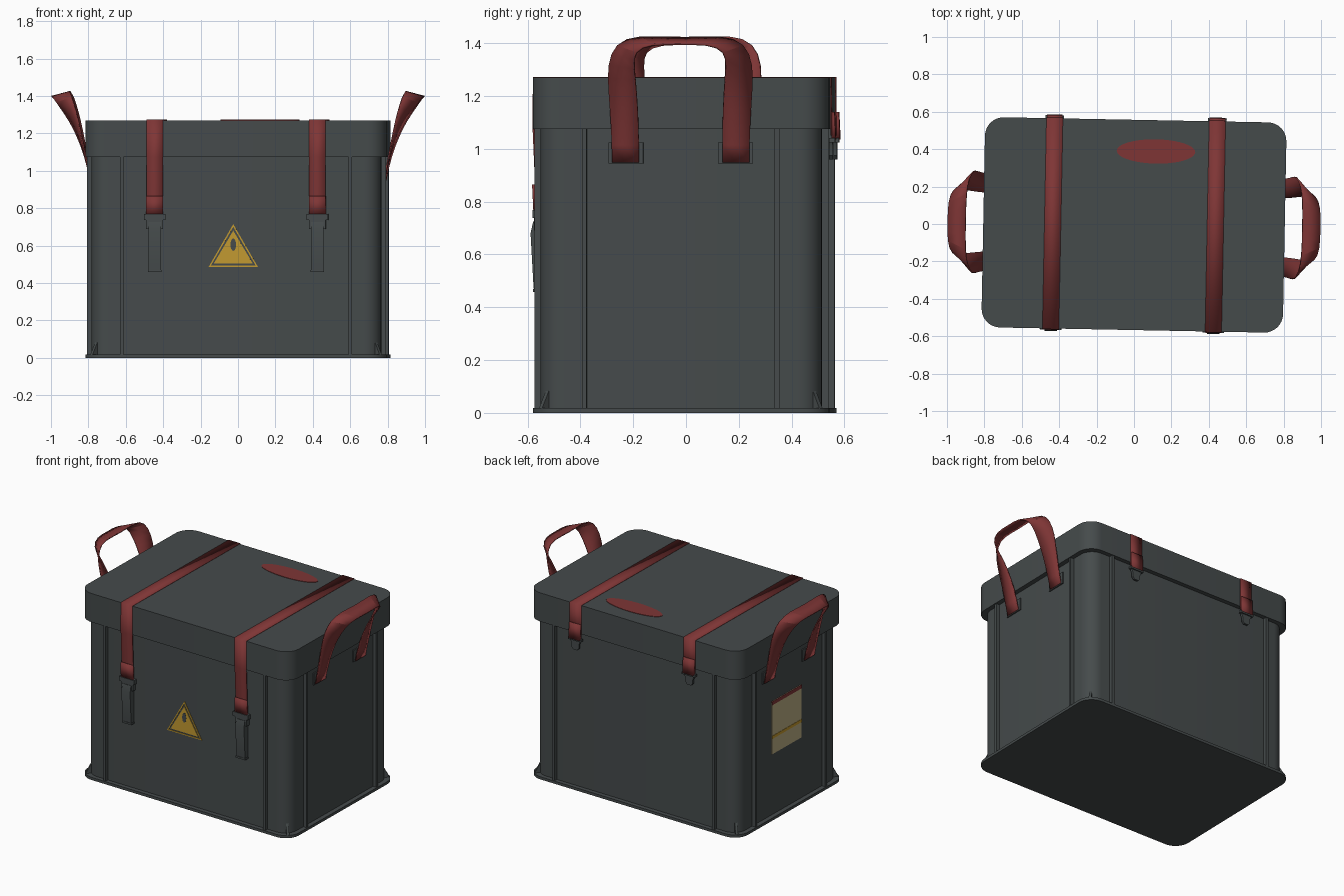
import bpy, bmesh, math
from mathutils import Matrix, Vector

if "Cube" in bpy.data.objects:
    bpy.data.objects.remove(bpy.data.objects["Cube"])

# The whole crate stands slightly turned
TURN = Matrix.Translation((0, -0.005, 0)) @ Matrix.Rotation(math.radians(-1.1), 4, "Z")
HX, HY = 0.806, 0.562      # lid and base half sizes
WX, WY = 0.775, 0.533      # wall half sizes
RIM, TOP = 1.075, 1.27


def material(name, rgb):
    m = bpy.data.materials.new(name)
    m.use_nodes = True
    m.diffuse_color = (*rgb, 1)
    m.node_tree.nodes["Principled BSDF"].inputs["Base Color"].default_value = (*rgb, 1)
    return m


GREY = material("slate grey", (0.06, 0.07, 0.071))
RED = material("strap red", (0.21, 0.036, 0.036))
YELLOW = material("warning yellow", (0.54, 0.32, 0.03))
CREAM = material("label cream", (0.5, 0.42, 0.23))


def finish(name, bm, mat):
    bmesh.ops.recalc_face_normals(bm, faces=bm.faces)
    me = bpy.data.meshes.new(name)
    bm.to_mesh(me)
    bm.free()
    me.transform(TURN)
    me.materials.append(mat)
    ob = bpy.data.objects.new(name, me)
    bpy.context.collection.objects.link(ob)
    bpy.ops.object.select_all(action="DESELECT")
    ob.select_set(True)
    bpy.context.view_layer.objects.active = ob
    bpy.ops.object.shade_smooth_by_angle(angle=math.radians(35))
    return ob


def slab(name, pts, vec, mat):
    """Flat outline pushed along a vector."""
    bm = bmesh.new()
    face = bm.faces.new([bm.verts.new(p) for p in pts])
    new = bmesh.ops.extrude_face_region(bm, geom=[face])["geom"]
    bmesh.ops.translate(bm, vec=vec, verts=[g for g in new if isinstance(g, bmesh.types.BMVert)])
    return finish(name, bm, mat)


def box(name, x, y, z, mat):
    """Box from three (low, high) ranges."""
    pts = [(x[0], y[0], z[0]), (x[1], y[0], z[0]), (x[1], y[1], z[0]), (x[0], y[1], z[0])]
    return slab(name, pts, (0, 0, z[1] - z[0]), mat)


def rounded(hx, hy, r, z, n=8):
    pts = []
    for q, (sx, sy) in enumerate([(1, 1), (-1, 1), (-1, -1), (1, -1)]):
        for i in range(n + 1):
            a = (q + i / n) * math.pi / 2
            pts.append((sx * (hx - r) + r * math.cos(a), sy * (hy - r) + r * math.sin(a), z))
    return pts


def ribbon(name, edge_a, edge_b, thick, mat, smooth=0):
    """Strap woven between two edge lines."""
    bm = bmesh.new()
    a = [bm.verts.new(p) for p in edge_a]
    b = [bm.verts.new(p) for p in edge_b]
    for i in range(len(a) - 1):
        bm.faces.new((a[i], a[i + 1], b[i + 1], b[i]))
    ob = finish(name, bm, mat)
    if smooth:
        sub = ob.modifiers.new("smooth", "SUBSURF")
        sub.levels = sub.render_levels = smooth
        sub.boundary_smooth = "PRESERVE_CORNERS"
    sol = ob.modifiers.new("thickness", "SOLIDIFY")
    sol.thickness = thick
    sol.offset = 0
    return ob


# Box shell
slab("base_flange", rounded(HX, HY, 0.1, 0), (0, 0, 0.018), GREY)
slab("body", rounded(WX, WY, 0.09, 0.018), (0, 0, RIM + 0.02), GREY)
slab("lid", rounded(HX, HY, 0.1, RIM), (0, 0, TOP - RIM), GREY)

# Vertical ribs and corner gussets
for sx in (-1, 1):
    for sy in (-1, 1):
        x, y = sx * 0.61, sy * 0.365
        box("long_side_rib", (x - 0.009, x + 0.009), sorted((sy * (WY - 0.01), sy * (WY + 0.024))),
            (0.018, RIM), GREY)
        box("short_side_rib", sorted((sx * (WX - 0.01), sx * (WX + 0.024))), (y - 0.009, y + 0.009),
            (0.018, RIM), GREY)
        corner = Vector((sx * (WX - 0.04), sy * (WY - 0.04), 0.018))
        out = Vector((sx, sy, 0)) * 0.038
        side = Vector((-sy, sx, 0)) * 0.006
        slab("corner_gusset", [corner - side, corner + out - side,
                               corner + Vector((0, 0, 0.1)) - side], side * 2, GREY)

# Lid straps with front latches and back clips
for sx in (-1, 1):
    cx = sx * 0.435

    def strap(name, path, half, thick):
        ribbon(name, [(cx - half, y, z) for y, z in path],
               [(cx + half, y, z) for y, z in path], thick, RED)

    strap("lid_strap", [(-0.55, 0.77), (-0.555, 0.87), (-HY - 0.002, RIM), (-HY - 0.002, TOP + 0.001),
                        (HY + 0.002, TOP + 0.001), (HY + 0.002, 1.05)], 0.044, 0.006)
    strap("front_strap_fold", [(-0.556, 0.76), (-0.561, 0.865)], 0.045, 0.016)
    strap("back_strap_fold", [(HY + 0.012, 1.035), (HY + 0.007, 1.14)], 0.042, 0.016)

    box("latch_bar", (cx - 0.058, cx + 0.058), (-0.568, -0.54), (0.738, 0.768), GREY)
    box("latch_neck", (cx - 0.045, cx + 0.045), (-0.562, -0.53), (0.69, 0.74), GREY)
    lever = [(-0.53, 0.46), (-0.562, 0.46), (-0.565, 0.5), (-0.575, 0.68), (-0.565, 0.725), (-0.53, 0.725)]
    slab("latch_lever", [(cx - 0.033, y, z) for y, z in lever], (0.066, 0, 0), GREY)
    box("latch_foot", (cx - 0.036, cx + 0.036), (-0.566, -0.53), (0.458, 0.47), GREY)

    box("clip_bar", (cx - 0.05, cx + 0.05), (HY - 0.005, HY + 0.016), (1.025, 1.042), GREY)
    clip = [(-0.04, 1.03), (0.04, 1.03), (0.028, 1.0), (0.028, 0.975),
            (0.015, 0.96), (-0.015, 0.96), (-0.028, 0.975), (-0.028, 1.0)]
    slab("back_clip", [(cx + u, HY - 0.006, z) for u, z in clip], (0, 0.014, 0), GREY)

# Twisted carrying handles, one half mirrored over the middle
INNER = [(0.785, 0.26, 0.95), (0.812, 0.262, 1.08), (0.838, 0.272, 1.22), (0.862, 0.275, 1.32),
         (0.885, 0.245, 1.4), (0.9, 0.16, 1.43), (0.9, 0, 1.415)]
OUTER = [(0.785, 0.158, 0.95), (0.814, 0.158, 1.08), (0.868, 0.165, 1.22), (0.925, 0.175, 1.31),
         (0.97, 0.175, 1.37), (0.996, 0.11, 1.4), (0.996, 0, 1.395)]


def arch(edge, sx):
    full = edge + [(x, -y, z) for x, y, z in reversed(edge[:-1])]
    return [(sx * x, y, z) for x, y, z in full]


for sx, side in ((-1, "right"), (1, "left")):
    ribbon(side + "_handle", arch(INNER, sx), arch(OUTER, sx), 0.008, RED, 1)
    for sy in (-1, 1):
        y = sy * 0.208
        box(side + "_handle_plate", sorted((sx * (WX - 0.01), sx * (WX + 0.008))),
            (y - 0.066, y + 0.066), (0.945, 1.025), GREY)

# Oval badge on the lid
oval = [(0.11 + 0.21 * math.cos(a), 0.395 + 0.065 * math.sin(a), TOP - 0.002)
        for a in (i * math.tau / 40 for i in range(40))]
slab("lid_badge", oval, (0, 0, 0.005), RED)

# Warning triangle: plate, thin border and a dark drop
FRONT = -WY - 0.004


def triangle(half, low, high):
    return [Vector((-0.015 - half, FRONT, low)), Vector((-0.015 + half, FRONT, low)),
            Vector((-0.015, FRONT, high))]


slab("warning_triangle", triangle(0.105, 0.503, 0.68), (0, 0.006, 0), YELLOW)
big, small = triangle(0.132, 0.486, 0.715), triangle(0.12, 0.493, 0.7)
for i in range(3):
    j = (i + 1) % 3
    slab("warning_border", [big[i], big[j], small[j], small[i]], (0, 0.006, 0), YELLOW)
drop = [(-0.015 + 0.015 * math.cos(a), FRONT - 0.002, 0.605 + 0.033 * math.sin(a))
        for a in (i * math.tau / 16 for i in range(16))]
slab("warning_mark", drop, (0, 0.004, 0), GREY)

# Paper label on the right side
for name, y, z, lift, mat in (("label_paper", (-0.14, 0.17), (0.43, 0.79), 0.003, CREAM),
                              ("label_header", (-0.14, 0.17), (0.765, 0.79), 0.005, RED),
                              ("label_stripe", (-0.14, 0.17), (0.535, 0.555), 0.005, YELLOW)):
    box(name, (-WX - lift, -WX + 0.002), y, z, mat)
